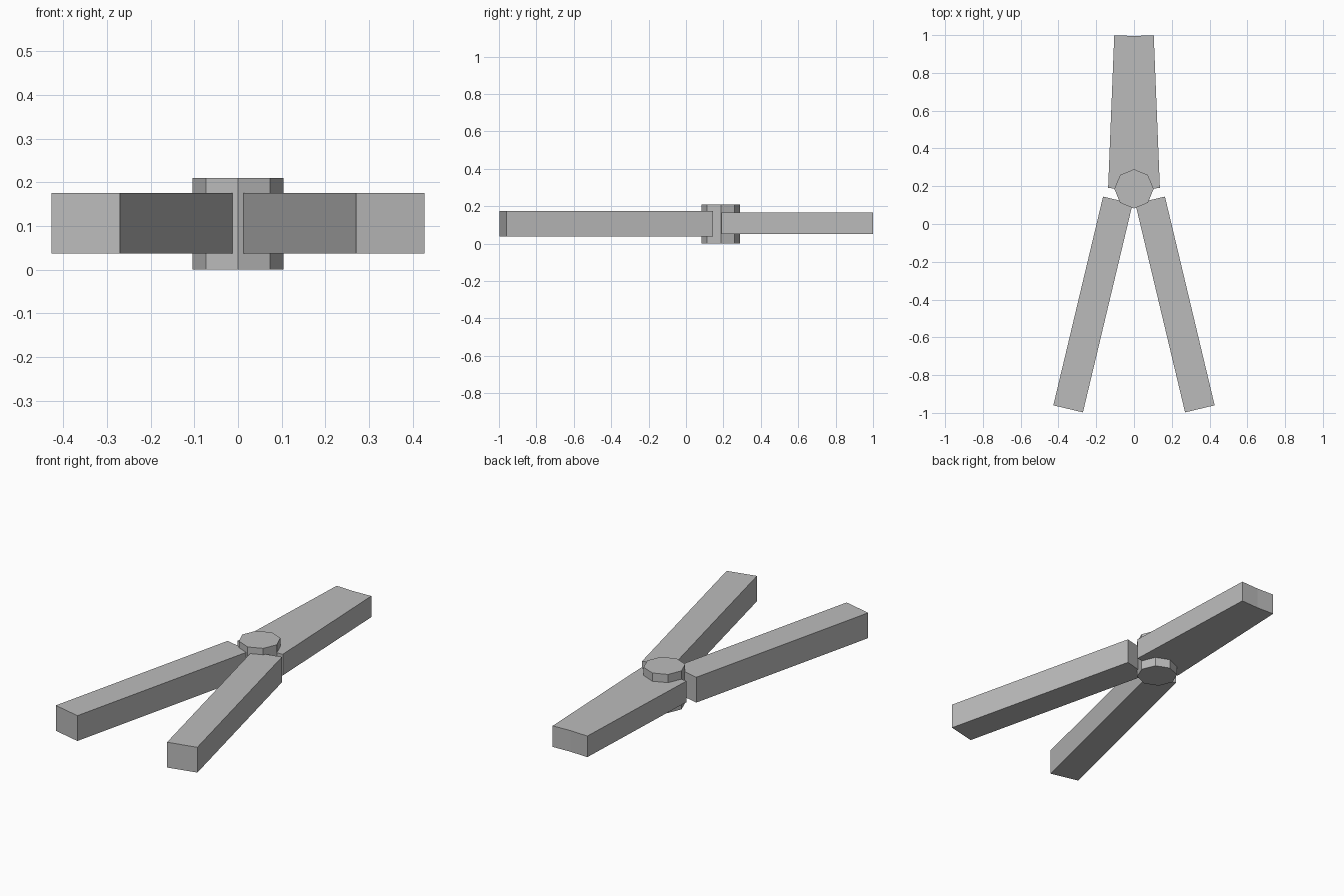
import bpy
import math
from mathutils import Matrix, Vector

cube = bpy.data.objects.get("Cube")
if cube:
    bpy.data.objects.remove(cube, do_unlink=True)

grey = bpy.data.materials.new("plain grey")
grey.use_nodes = True
colour = (0.5, 0.5, 0.5, 1)
grey.diffuse_color = colour
grey.node_tree.nodes["Principled BSDF"].inputs["Base Color"].default_value = colour


def bar(name, corner, angle, size, z):
    """Box whose outer rear-most or front-most edge sits at corner, extending along -x and +y locally."""
    width, length, height = size
    bpy.ops.mesh.primitive_cube_add(size=1)
    ob = bpy.context.object
    ob.name = name
    turn = Matrix.Rotation(angle, 4, 'Z')
    place = Matrix.Translation(Vector((corner[0], corner[1], z)))
    shift = Matrix.Translation(Vector((-width / 2, length / 2, height / 2)))
    ob.data.transform(place @ turn @ shift @ Matrix.Diagonal((width, length, height, 1)))
    ob.data.materials.append(grey)
    return ob


def mirrored(ob, name):
    twin = ob.copy()
    twin.data = ob.data.copy()
    twin.name = name
    twin.data.transform(Matrix.Scale(-1, 4, Vector((1, 0, 0))))
    twin.data.flip_normals()
    bpy.context.collection.objects.link(twin)


# Splayed handles
handle = bar("left_handle", (0.427, -0.96), math.radians(13.4), (0.161, 1.136, 0.138), 0.037)
mirrored(handle, "right_handle")

# Jaws, slightly toed in so they meet in a shallow notch at the tip
jaw = bar("left_jaw", (0.137, 0.19), math.radians(2.3), (0.15, 0.81, 0.115), 0.05)
mirrored(jaw, "right_jaw")

# Octagonal pivot pin
bpy.ops.mesh.primitive_cylinder_add(vertices=8, radius=0.104, depth=0.21,
                                    location=(0, 0.186, 0.105))
pivot = bpy.context.object
pivot.name = "pivot_pin"
pivot.data.materials.append(grey)
